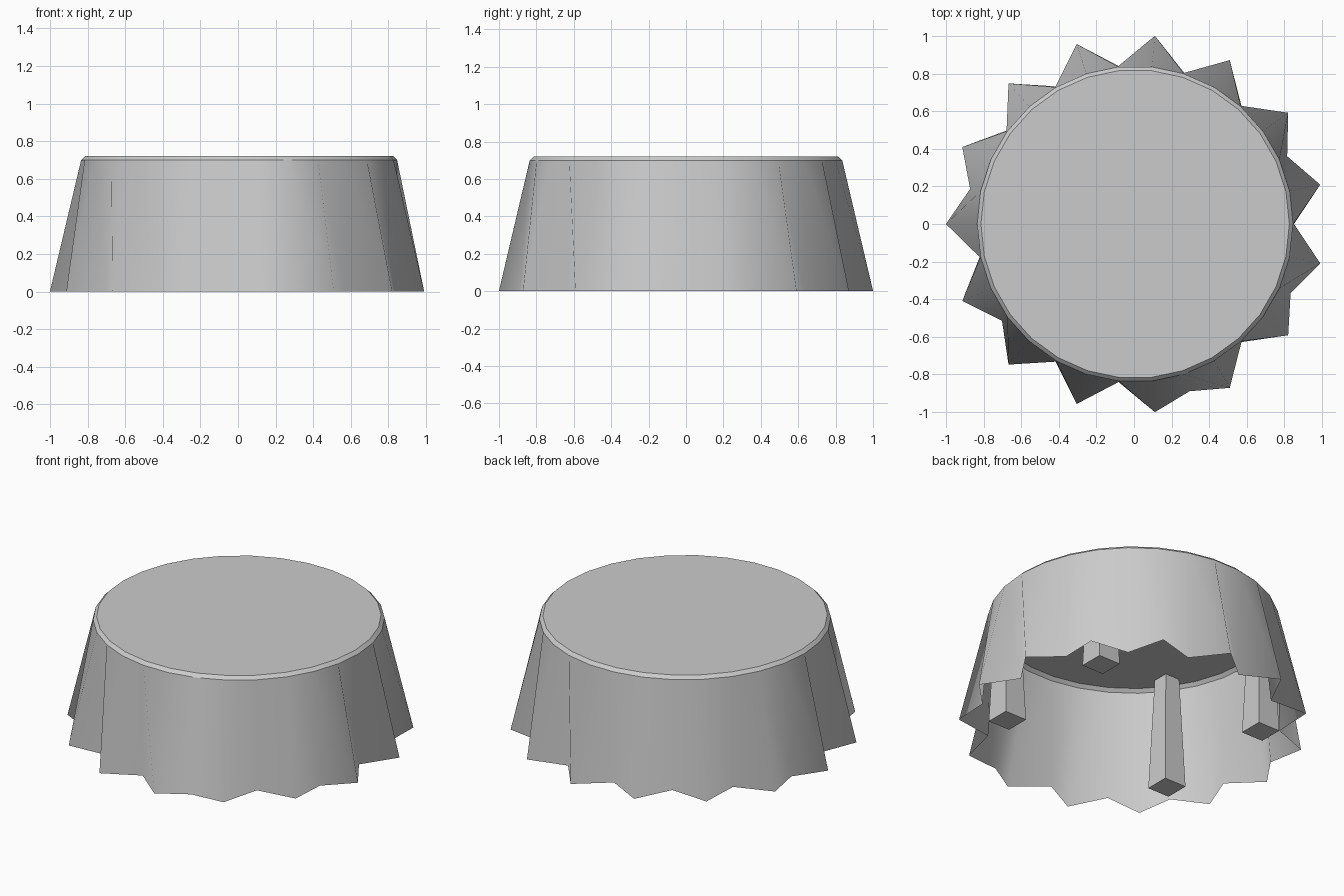
import bpy, bmesh
from math import cos, sin, radians

if "Cube" in bpy.data.objects:
    bpy.data.objects.remove(bpy.data.objects["Cube"])

CX = 0.006          # slight offset of the uneven hem
SIDES = 30
STEP = 360 / SIDES


def finish(bm, name):
    bmesh.ops.recalc_face_normals(bm, faces=bm.faces)
    mesh = bpy.data.meshes.new(name)
    bm.to_mesh(mesh)
    bm.free()
    obj = bpy.data.objects.new(name, mesh)
    bpy.context.collection.objects.link(obj)
    return obj


# Tablecloth: flat top, bevelled rim and a pleated open skirt
loose_folds = {1: 0.885, 7: 0.897, 9: 0.875, 12: 0.935, 14: 0.905}


def hem_radius(i):
    if i % 2:
        return 1.006
    return loose_folds.get(i // 2, 0.845)


bm = bmesh.new()


def ring(radius, z):
    verts = []
    for i in range(SIDES):
        a = radians(i * STEP)
        r = radius(i)
        verts.append(bm.verts.new((CX + r * cos(a), r * sin(a), z)))
    return verts


top = ring(lambda i: 0.82, 0.72)
rim = ring(lambda i: 0.84, 0.70)
hem = ring(hem_radius, 0.0)
bm.faces.new(top)
for upper, lower in ((top, rim), (rim, hem)):
    for i in range(SIDES):
        j = (i + 1) % SIDES
        f = bm.faces.new((upper[i], lower[i], lower[j], upper[j]))
        f.smooth = True
for loop in (top, rim):
    for i in range(SIDES):
        bm.edges.get((loop[i], loop[(i + 1) % SIDES])).smooth = False
cloth = finish(bm, "tablecloth")
# an open shell: make sure the top faces outward
if cloth.data.polygons[0].normal.z < 0:
    cloth.data.flip_normals()


# Four square legs, wider at the foot
def leg(name, x, y):
    bm = bmesh.new()
    bmesh.ops.create_cube(bm, size=1)
    for v in bm.verts:
        high = v.co.z > 0
        s = 0.10 if high else 0.152
        v.co = (x + v.co.x * s, y + v.co.y * s, 0.715 if high else 0.0)
    finish(bm, name)


for side, sx in (("left", -1), ("right", 1)):
    for end, sy in (("front", -1), ("back", 1)):
        leg(f"{end}_{side}_leg", sx * 0.60, sy * 0.42)
